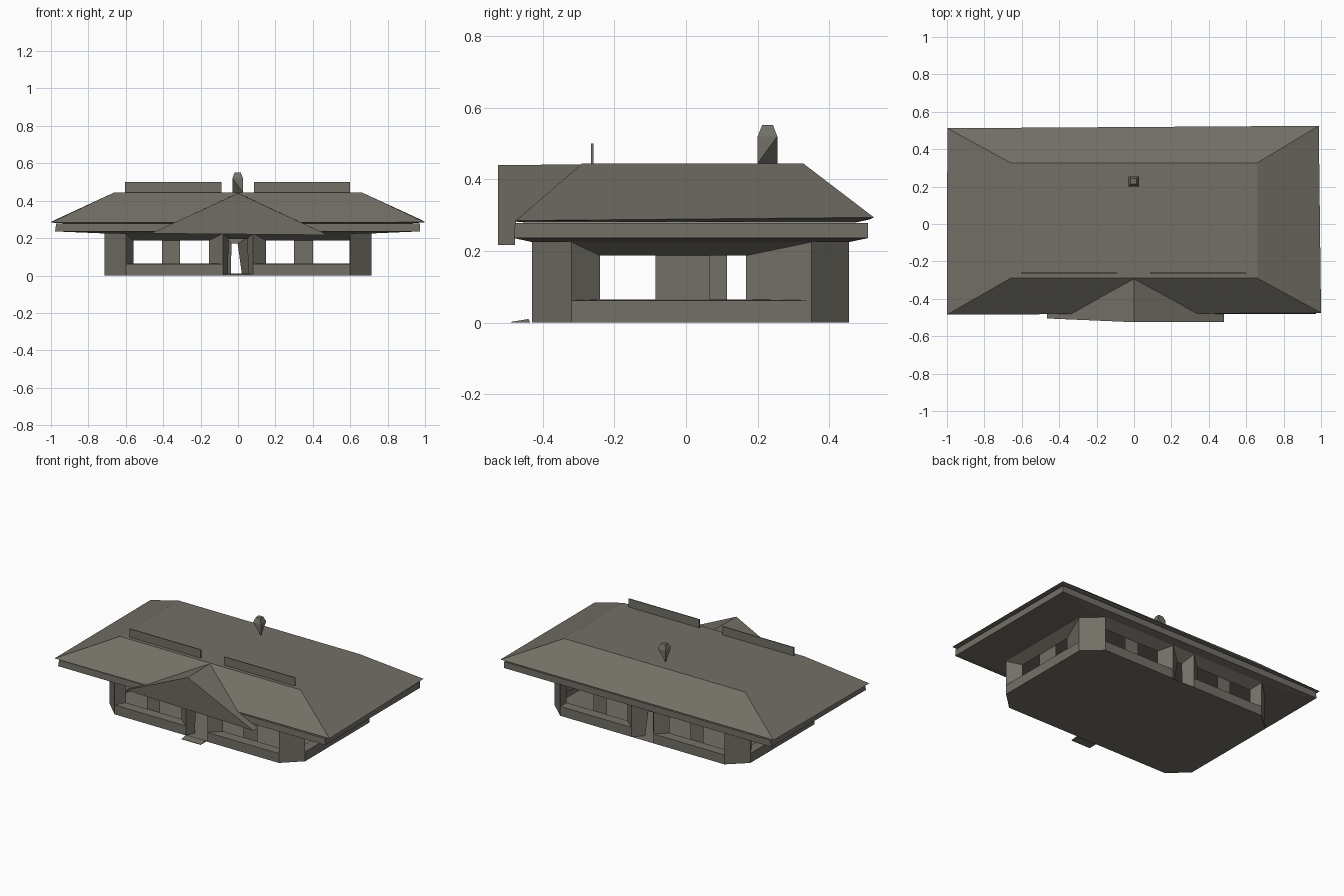
import bpy, bmesh

if "Cube" in bpy.data.objects:
    bpy.data.objects.remove(bpy.data.objects["Cube"])

stone = bpy.data.materials.new("warm_grey")
stone.diffuse_color = (0.17, 0.16, 0.135, 1)
stone.use_nodes = True
stone.node_tree.nodes["Principled BSDF"].inputs["Base Color"].default_value = stone.diffuse_color


def build(name, verts, faces, fix=False):
    me = bpy.data.meshes.new(name)
    me.from_pydata(verts, [], faces)
    me.materials.append(stone)
    if fix:
        bm = bmesh.new()
        bm.from_mesh(me)
        bmesh.ops.recalc_face_normals(bm, faces=bm.faces)
        bm.to_mesh(me)
        bm.free()
    ob = bpy.data.objects.new(name, me)
    bpy.context.collection.objects.link(ob)
    return ob


def quads(name, list_of_quads):
    verts = [p for q in list_of_quads for p in q]
    faces, n = [], 0
    for q in list_of_quads:
        faces.append(tuple(range(n, n + len(q))))
        n += len(q)
    return build(name, verts, faces)


def rings(name, loops):
    """Skin closed four-point loops and cap both ends."""
    verts = [p for l in loops for p in l]
    faces = [(3, 2, 1, 0), tuple(len(verts) - 4 + i for i in range(4))]
    for k in range(len(loops) - 1):
        for i in range(4):
            j = (i + 1) % 4
            faces.append((4 * k + i, 4 * k + j, 4 * k + 4 + j, 4 * k + 4 + i))
    return build(name, verts, faces, True)


def rect(x0, x1, y0, y1, z):
    return [(x0, y0, z), (x1, y0, z), (x1, y1, z), (x0, y1, z)]


X, YF, YB = 0.715, -0.43, 0.455      # outer wall planes
WX, SF, SB = 0.60, -0.32, 0.35       # ends of the corner panels
TOP, SILL, HEAD = 0.225, 0.062, 0.187
DEPTH = 0.06

# wall frames: u along the wall, d inward, z up
sides = {
    "front": lambda u, d, z: (u, YF + d, z),
    "back": lambda u, d, z: (u, YB - d, z),
    "right": lambda u, d, z: (X - d, u, z),
    "left": lambda u, d, z: (-X + d, u, z),
}


def oriented(side, qs):
    # seen from outside u runs to the right on the front and right walls
    p = sides[side]
    out = [[p(*v) for v in q] for q in qs]
    return out if side in ("front", "right") else [q[::-1] for q in out]


def bay(side, tag, u0, u1, a0, a1, posts):
    """Window bay: low wall, splayed reveal, and posts between openings."""
    o = [(u0, 0, SILL), (u1, 0, SILL), (u1, 0, TOP), (u0, 0, TOP)]
    i = [(a0, DEPTH, SILL + .003), (a1, DEPTH, SILL + .003),
         (a1, DEPTH, HEAD), (a0, DEPTH, HEAD)]
    qs = [[(u0, 0, 0), (u1, 0, 0), o[1], o[0]]]
    qs += [[o[k], o[(k + 1) % 4], i[(k + 1) % 4], i[k]] for k in range(4)]
    qs += [[(b0, DEPTH, SILL), (b1, DEPTH, SILL), (b1, DEPTH, HEAD), (b0, DEPTH, HEAD)]
           for b0, b1 in posts]
    quads(f"{side}_{tag}_window_bay", oriented(side, qs))


def doorway(side, l0, l1, r0, r1, head):
    """Splayed doorway; l/r are the bottom and top of each inner jamb."""
    d = DEPTH
    qs = [[(-.08, 0, 0), (l0, d, 0), (l1, d, head), (-.08, 0, TOP)],
          [(r0, d, 0), (.08, 0, 0), (.08, 0, TOP), (r1, d, head)],
          [(l1, d, head), (r1, d, head), (.08, 0, TOP), (-.08, 0, TOP)]]
    quads(f"{side}_doorway", oriented(side, qs))


for s in ("front", "back"):
    bay(s, "left", -WX, -.08, -.56, -.155, [(-.405, -.31)])
    bay(s, "right", .08, WX, .15, .595, [(.30, .40)])
doorway("front", -.055, -.05, .055, .05, .195)
doorway("back", -.038, -.035, .022, -.002, .17)
bay("right", "side", SF, SB, -.24, .167, [(-.085, .065)])
bay("left", "side", SF, SB, -.24, .25, [(-.085, .115)])

# chamfered corner panels
for sx, n in ((1, "right"), (-1, "left")):
    for ya, yb, m in ((YF, SF, "front"), (YB, SB, "back")):
        q = [(sx * WX, ya, 0), (sx * X, yb, 0), (sx * X, yb, TOP), (sx * WX, ya, TOP)]
        quads(f"{m}_{n}_corner_wall", [q if sx * ya < 0 else q[::-1]])

# floor slab outline
quads("floor", [[(-WX, YF, 0), (-X, SF, 0), (-X, SB, 0), (-WX, YB, 0),
                 (WX, YB, 0), (X, SB, 0), (X, SF, 0), (WX, YF, 0)]])

# flat-topped hip roof
eave = [(-1, -.485, .283), (1, -.475, .285), (.988, .525, .294), (-.998, .512, .288)]
rings("hip_roof", [rect(-.66, .66, -.29, .327, .445), eave,
                   rect(-.93, .93, -.44, .47, .279)])
# fascia band with shallow soffit
rings("fascia_and_soffit", [rect(-.972, .972, -.478, .508, .278),
                            rect(-.978, .972, -.48, .508, .236),
                            rect(-X, X, YF, YB, TOP)])

# entrance gable
L, R = (-.465, -.505, .225), (.48, -.525, .217)
A, B = (0, -.525, .44), (0, -.29, .442)
quads("entrance_gable", [
    [L, R, A],
    [A, R, (.48, -.478, .217), (.33, -.475, .287), B],
    [A, B, (-.33, -.475, .287), (-.465, -.478, .225), L]])

# upright panels on the roof edge
for x0, x1, n in ((-.605, -.087, "left"), (.085, .60, "right")):
    rings(f"{n}_roof_panel", [rect(x0, x1, -.265, -.259, .44),
                              rect(x0, x1, -.265, -.259, .50)])

# chimney tapering to a diagonal edge at its foot
bm = bmesh.new()
pts = rect(-.03, .027, .2, .255, .52) + rect(-.018, .014, .213, .243, .552)
for p in pts + [(.027, .2, .445), (-.03, .255, .445)]:
    bm.verts.new(p)
bmesh.ops.convex_hull(bm, input=bm.verts)
me = bpy.data.meshes.new("chimney")
bm.to_mesh(me)
bm.free()
me.materials.append(stone)
bpy.context.collection.objects.link(bpy.data.objects.new("chimney", me))

# thin entrance step
rings("entrance_step", [rect(-.07, .07, -.49, -.435, 0),
                        [(-.07, -.488, .002), (.07, -.488, .002),
                         (.07, -.44, .01), (-.07, -.44, .01)]])
